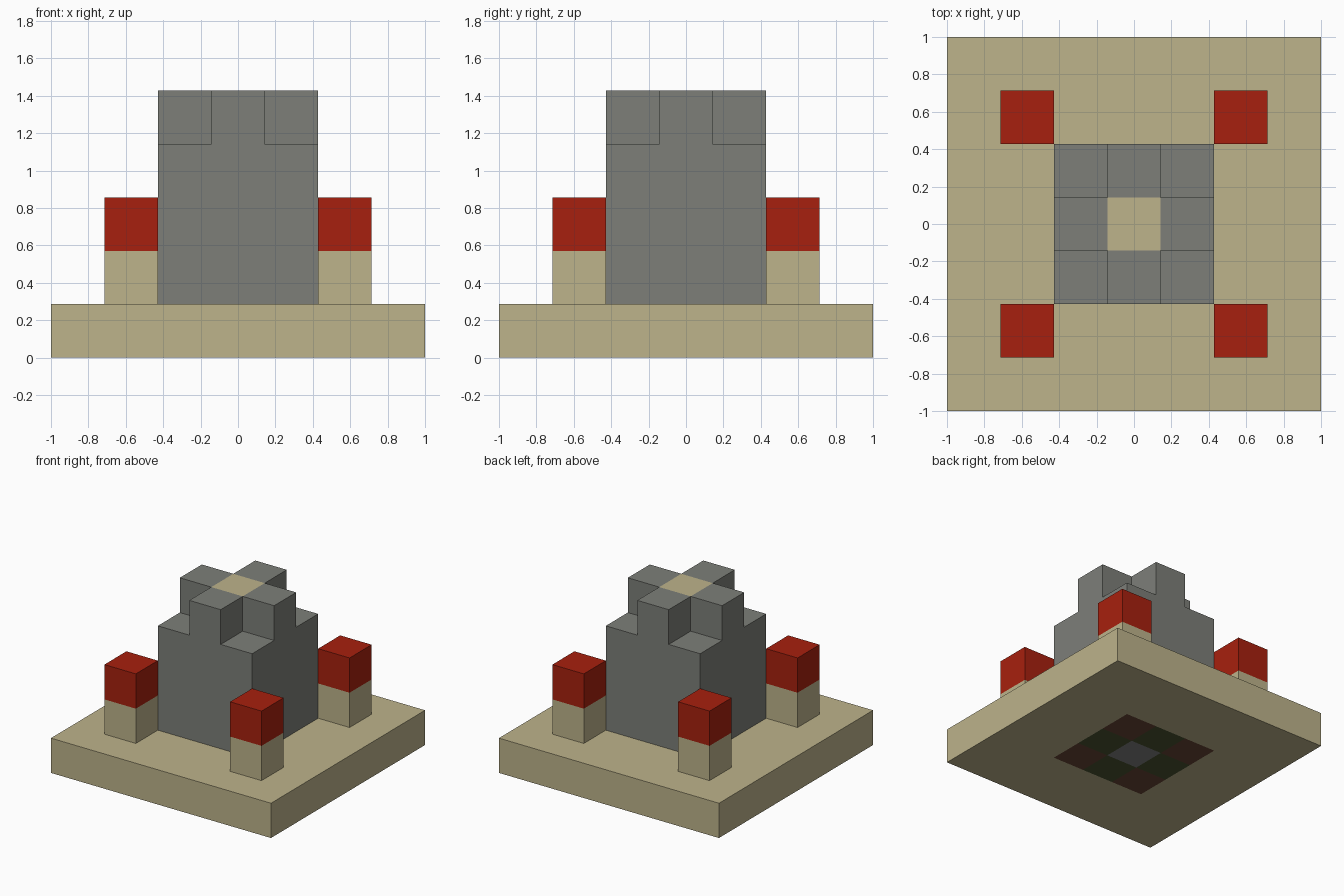
import bpy
import bmesh
from mathutils import Matrix, Vector

cube = bpy.data.objects.get("Cube")
if cube:
    bpy.data.objects.remove(cube, do_unlink=True)

U = 2 / 7  # edge length of one block


def material(name, r, g, b):
    """Make a flat material from display colour values."""
    colour = [((c / 255 + 0.055) / 1.055) ** 2.4 for c in (r, g, b)] + [1]
    mat = bpy.data.materials.new(name)
    mat.use_nodes = True
    mat.diffuse_color = colour
    shader = mat.node_tree.nodes["Principled BSDF"]
    shader.inputs["Base Color"].default_value = colour
    shader.inputs["Roughness"].default_value = 0.9
    return mat


sand = material("sand", 189, 179, 139)
stone = material("stone grey", 125, 127, 121)
red = material("red", 167, 32, 14)
brown = material("dark brown", 104, 70, 52)
green = material("dark green", 74, 83, 48)
grey = material("neutral grey", 129, 129, 129)


def block(size, centre, cuts=()):
    """Box measured in blocks, sliced by (axis, position) planes."""
    bm = bmesh.new()
    matrix = Matrix.Translation(Vector(centre) * U) @ Matrix.Diagonal((*[s * U for s in size], 1))
    bmesh.ops.create_cube(bm, size=1, matrix=matrix)
    for axis, pos in cuts:
        normal = Vector((0, 0, 0))
        normal[axis] = 1
        bmesh.ops.bisect_plane(bm, geom=bm.verts[:] + bm.edges[:] + bm.faces[:],
                               plane_co=normal * pos * U, plane_no=normal)
    return bm


def finish(bm, name, materials, rule):
    """Colour faces with rule(centre in blocks, normal) and make the object."""
    bmesh.ops.recalc_face_normals(bm, faces=bm.faces[:])
    for face in bm.faces:
        face.material_index = rule(face.calc_center_median() / U, face.normal)
    mesh = bpy.data.meshes.new(name)
    bm.to_mesh(mesh)
    bm.free()
    for mat in materials:
        mesh.materials.append(mat)
    obj = bpy.data.objects.new(name, mesh)
    bpy.context.collection.objects.link(obj)


# Base slab with a checkered inlay on its underside
def base_rule(c, n):
    if n.z > -0.5 or max(abs(c.x), abs(c.y)) > 1.5:
        return 0
    return 1 + (abs(c.x) > 0.5) + (abs(c.y) > 0.5)


inlay_cuts = [(a, p) for a in (0, 1) for p in (-1.5, -0.5, 0.5, 1.5)]
finish(block((7, 7, 1), (0, 0, 0.5), inlay_cuts), "base",
       [sand, grey, green, brown], base_rule)

# Tower with a raised cross on top and a sand centre
tower = block((3, 3, 3), (0, 0, 2.5), [(a, p) for a in (0, 1) for p in (-0.5, 0.5)])
cross = [f for f in tower.faces if f.normal.z > 0.5
         and min(abs(c) for c in f.calc_center_median().xy) < 0.1 * U]
raised = bmesh.ops.extrude_face_region(tower, geom=cross)["geom"]
bmesh.ops.translate(tower, vec=(0, 0, U),
                    verts=[v for v in raised if isinstance(v, bmesh.types.BMVert)])
old = [f for f in cross if f.is_valid]
if old:
    bmesh.ops.delete(tower, geom=old, context="FACES")
finish(tower, "tower", [stone, sand],
       lambda c, n: int(c.z > 4.9 and c.xy.length < 0.1))

# Four corner posts with red tops
for y, depth in ((-2, "front"), (2, "back")):
    for x, side in ((-2, "right"), (2, "left")):
        finish(block((1, 1, 2), (x, y, 2), [(2, 2)]), f"{depth}_{side}_post",
               [sand, red], lambda c, n: int(c.z > 2))
